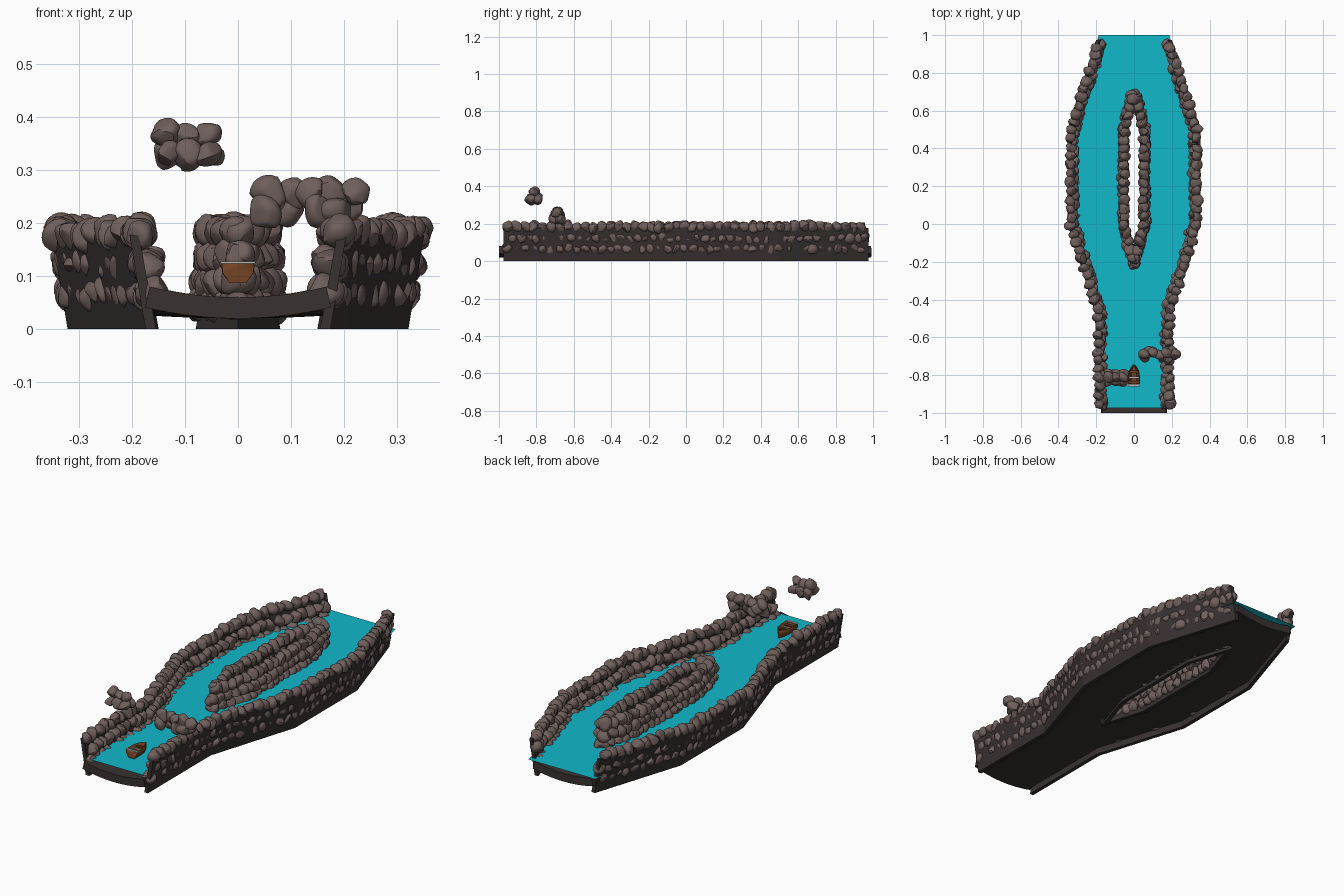
import bpy, math, random
from mathutils import Vector, Euler
import bmesh

if "Cube" in bpy.data.objects:
    bpy.data.objects.remove(bpy.data.objects["Cube"])

random.seed(4)


def mat(name, rgb):
    m = bpy.data.materials.new(name)
    m.diffuse_color = (*rgb, 1)
    m.use_nodes = True
    m.node_tree.nodes["Principled BSDF"].inputs["Base Color"].default_value = m.diffuse_color
    return m


STONE = mat("stone", (0.16, 0.115, 0.105))
DARK = mat("dark_earth", (0.04, 0.032, 0.03))
WATER = mat("water", (0.006, 0.48, 0.60))
WOOD = mat("wood", (0.17, 0.055, 0.016))
GREY = mat("pale_trim", (0.5, 0.48, 0.46))


def make(name, verts, faces, material, smooth=None):
    me = bpy.data.meshes.new(name)
    me.from_pydata([tuple(v) for v in verts], [], faces)
    bm = bmesh.new()
    bm.from_mesh(me)
    bmesh.ops.recalc_face_normals(bm, faces=bm.faces)
    bm.to_mesh(me)
    bm.free()
    ob = bpy.data.objects.new(name, me)
    bpy.context.collection.objects.link(ob)
    me.materials.append(material)
    if smooth:
        bpy.ops.object.select_all(action='DESELECT')
        ob.select_set(True)
        bpy.context.view_layer.objects.active = ob
        bpy.ops.object.shade_smooth_by_angle(angle=math.radians(smooth))
    return ob


def mirror(ob):
    m = ob.modifiers.new("mirror", 'MIRROR')
    m.use_clip = True
    return ob


def lerp_path(path, y):
    for (xa, ya), (xb, yb) in zip(path, path[1:]):
        if y <= yb:
            break
    t = min(1, max(0, (y - ya) / (yb - ya)))
    return xa + (xb - xa) * t


# Right-hand foot lines (x, y) of the bank and the island
BANK = [(.175, -.975), (.175, -.47), (.322, 0), (.322, .5), (.17, .975)]
ISLE = [(0, -.25), (.08, 0), (.08, .5), (0, .75)]
HOLE = [(0, -.2), (.055, 0), (.055, .5), (0, .7)]


# Leaning slabs: four rails swept into a closed box strip
def slab(name, rails):
    n = len(rails[0])
    verts = [v for ring in zip(*rails) for v in ring]
    faces = [(4*i + k, 4*i + (k+1) % 4, 4*i + 4 + (k+1) % 4, 4*i + 4 + k)
             for i in range(n - 1) for k in range(4)]
    faces += [(3, 2, 1, 0), tuple(4*(n-1) + k for k in range(4))]
    return make(name, verts, faces, DARK)


def rail(path, dx, z):
    return [(x + dx, y, z) for x, y in path]


mirror(slab("bank_wall", [rail(BANK, 0, 0), rail(BANK, .03, .178),
                          rail(BANK, .012, .178), rail(BANK, -.02, 0)]))
inset = lambda w, e: [(0, -.25 + e), (w, 0), (w, .5), (0, .75 - e)]
mirror(slab("island_wall", [[(x, y, z) for x, y in inset(w, e)] for w, e, z in
                            [(.08, 0, 0), (.048, .09, .178), (.031, .14, .178), (.06, .06, 0)]]))


# Channel bed and water: strips between the island hole and the banks
def channel(name, ys, zfun, material, margin, back=0):
    verts, faces, N = [], [], 8
    for y in ys:
        a = lerp_path(HOLE, y)
        b = lerp_path(BANK, y) + margin + (back if y > .9 else 0)
        for i in range(N + 1):
            x = a + (b - a) * i / N
            verts.append((x, y, zfun(x / b)))
    w = N + 1
    for j in range(len(ys) - 1):
        for i in range(N):
            faces.append((j*w + i, j*w + i + 1, j*w + w + i + 1, j*w + w + i))
    return mirror(make(name, verts, faces, material))


bed = channel("channel_bed", [-1, -.47, -.2, 0, .5, .7, .99], lambda t: .06 + .02*t*t, DARK, -.008)
s = bed.modifiers.new("thickness", 'SOLIDIFY')
s.thickness = .04
s.offset = -1
channel("water", [-.975, -.47, -.2, 0, .5, .7, 1], lambda t: .085, WATER, -.008, .026)


# Boulder shapes: spheres cut flat by random planes
def boulder():
    bm = bmesh.new()
    bmesh.ops.create_icosphere(bm, subdivisions=3, radius=1.15)
    for _ in range(11):
        n = Vector((random.gauss(0, 1), random.gauss(0, 1), random.gauss(0, 1))).normalized()
        d = random.uniform(.75, .95)
        for v in bm.verts:
            h = v.co.dot(n) - d
            if h > 0:
                v.co -= n * h * .85
    out = [v.co.copy() for v in bm.verts], [[v.index for v in f.verts] for f in bm.faces]
    bm.free()
    return out


SHAPES = [boulder() for _ in range(12)]


def rocks(name, centres, r=.027):
    verts, faces = [], []
    for c in centres:
        vs, fs = random.choice(SHAPES)
        rot = Euler([random.uniform(0, 6.28) for _ in range(3)]).to_matrix()
        sc = Vector([r * random.uniform(.85, 1.2) for _ in range(3)])
        o = len(verts)
        verts += [rot @ (v * sc) + Vector(c) for v in vs]
        faces += [[o + i for i in f] for f in fs]
    return make(name, verts, faces, STONE, 35)


def along(path, step, shift):
    out, d = [], shift
    for (xa, ya), (xb, yb) in zip(path, path[1:]):
        L = math.hypot(xb - xa, yb - ya)
        while d <= L:
            t = d / L
            out.append((xa + (xb - xa)*t, ya + (yb - ya)*t))
            d += step
        d -= L
    return out


j = lambda a: random.uniform(-a, a)

# Stone facing on both banks, three courses each
for side, label in ((1, "right"), (-1, "left")):
    pts = []
    for k, (dx, z) in enumerate([(-.009, .068), (-.003, .125), (.011, .182)]):
        for x, y in along(BANK, .046, .022 + .02*(k % 2)):
            if y < .955:
                pts.append((side*(x + dx + j(.005)), y + j(.006), z + j(.006)))
    rocks(label + "_bank_stones", pts)

# Stone facing around the island
pts = []
for k, (w, e, z) in enumerate([(.063, .025, .045), (.06, .028, .09), (.057, .033, .135), (.051, .045, .182)]):
    for side in (1, -1):
        for x, y in along(inset(w, e), .045, .004 + .02*(k % 2)):
            pts.append((side*(x + j(.003)), y + j(.005), z + j(.005)))
rocks("island_stones", pts)

# Overhanging stone ledge on the right, floating stone clump on the left
pts = [(x, -.69 + dy, z) for x, z, dy in
       [(.05, .22, -.015), (.095, .222, .015), (.15, .225, -.018), (.205, .225, .018),
        (.07, .24, .018), (.185, .222, -.015),
        (.058, .256, 0), (.1, .257, .008), (.135, .256, -.006), (.175, .257, .006), (.222, .257, 0)]]
rocks("stone_ledge", pts, .027)
pts = [(x, -.812 + dy, z) for x, z, dy in
       [(-.133, .333, -.022), (-.095, .329, -.02), (-.057, .332, -.022),
        (-.133, .332, .022), (-.095, .33, .02), (-.057, .333, .022),
        (-.136, .369, 0), (-.097, .358, 0), (-.058, .369, 0)]]
rocks("floating_stones", pts, .025)

# Boat hull: U sections lofted to a pointed bow, with a transom
prof = [(-1, .126), (-.93, .106), (-.5, .087), (.5, .087), (.93, .106), (1, .126)]
secs = [(-.858, .031), (-.81, .032), (-.775, .026), (-.755, .014), (-.743, .002)]
verts = [(w*px, y, z) for y, w in secs for px, z in prof]
faces = [(6*i + k, 6*i + k + 1, 6*i + 7 + k, 6*i + 6 + k) for i in range(4) for k in range(5)]
hull = make("boat_hull", verts, faces + [tuple(range(6)), tuple(range(24, 30))], WOOD, 40)
s = hull.modifiers.new("thickness", 'SOLIDIFY')
s.thickness = .004


def box(name, c, size, material):
    bpy.ops.mesh.primitive_cube_add(size=1, location=c)
    ob = bpy.context.object
    ob.name = name
    ob.scale = size
    ob.data.materials.append(material)


# Boat fittings
box("boat_transom_trim", (0, -.854, .126), (.066, .012, .004), GREY)
box("boat_rear_seat", (0, -.838, .115), (.056, .014, .004), WOOD)
box("boat_middle_seat", (0, -.812, .116), (.058, .01, .004), GREY)
box("boat_front_seat", (0, -.782, .116), (.05, .012, .004), WOOD)
